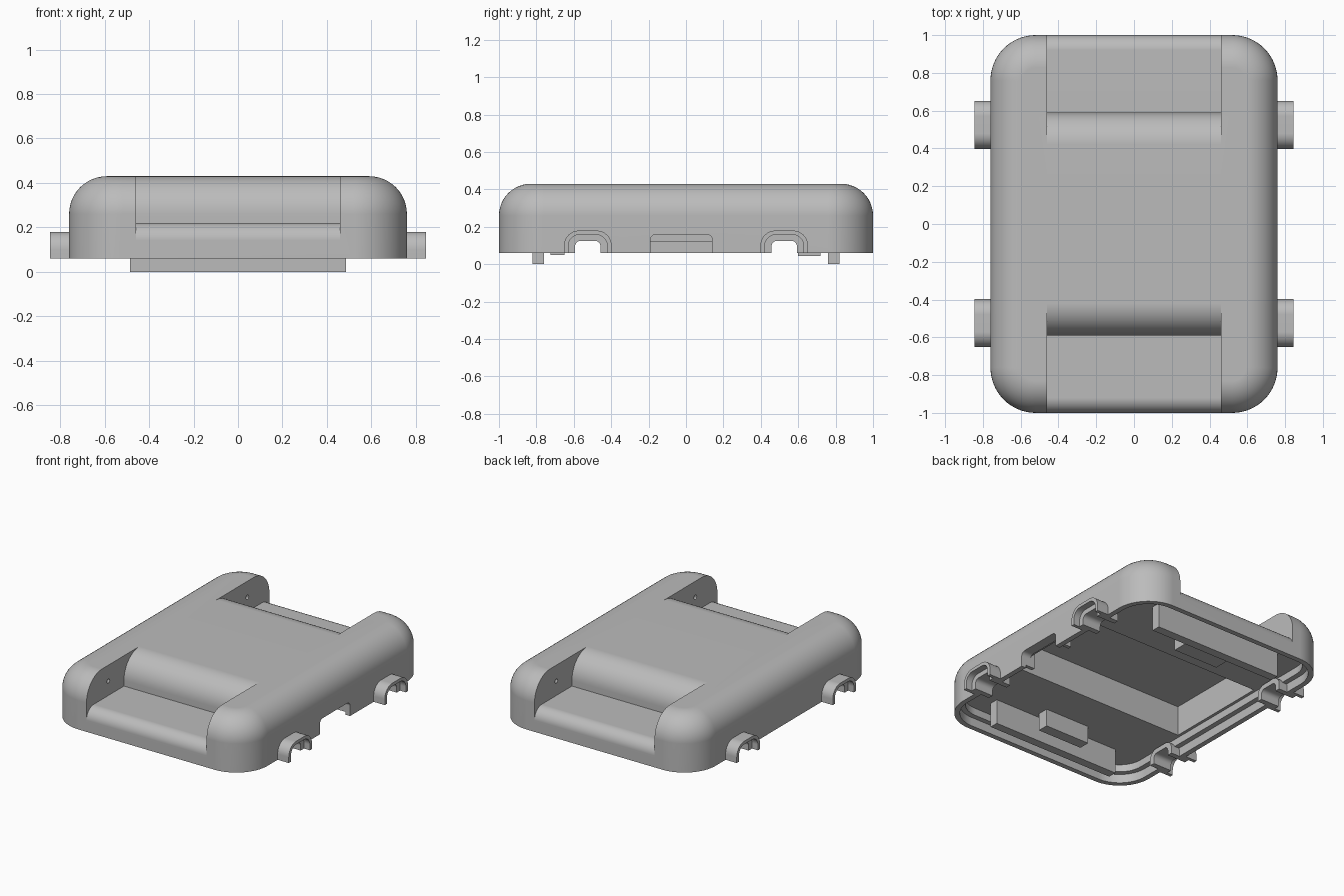
import bpy, bmesh, math
from math import sin, cos, pi

if "Cube" in bpy.data.objects:
    bpy.data.objects.remove(bpy.data.objects["Cube"])

HALF_X, HALF_Y, CORNER = 0.76, 1.0, 0.24
RIM, TOP, FILLET = 0.06, 0.43, 0.17

grey = bpy.data.materials.new("shell grey")
grey.use_nodes = True
COLOUR = (0.5, 0.5, 0.5, 1)
grey.diffuse_color = COLOUR
grey.node_tree.nodes["Principled BSDF"].inputs["Base Color"].default_value = COLOUR


def finish(name, bm):
    bmesh.ops.recalc_face_normals(bm, faces=bm.faces)
    mesh = bpy.data.meshes.new(name)
    bm.to_mesh(mesh)
    bm.free()
    mesh.materials.append(grey)
    obj = bpy.data.objects.new(name, mesh)
    bpy.context.collection.objects.link(obj)
    return obj


def arc(cx, cy, r, start, end, n=12):
    """Points along an arc, angles in degrees."""
    angles = [math.radians(start + (end - start) * i / n) for i in range(n + 1)]
    return [(cx + r * cos(a), cy + r * sin(a)) for a in angles]


def loft(name, levels):
    """Rounded-rectangle rings stacked by (height, inset)."""
    bm = bmesh.new()
    rings = []
    for z, inset in levels:
        r = CORNER - inset
        cx, cy = HALF_X - CORNER, HALF_Y - CORNER
        pts = []
        for k, (sx, sy) in enumerate(((1, 1), (-1, 1), (-1, -1), (1, -1))):
            pts += arc(sx * cx, sy * cy, r, k * 90, k * 90 + 90, 16)
        rings.append([bm.verts.new((x, y, z)) for x, y in pts])
    for a, b in zip(rings, rings[1:]):
        for i in range(len(a)):
            j = (i + 1) % len(a)
            bm.faces.new((a[i], a[j], b[j], b[i]))
    bm.faces.new(rings[0])
    bm.faces.new(rings[-1])
    return finish(name, bm)


def extrude_x(name, profile, x0, x1):
    """A (y, z) profile extruded along x."""
    bm = bmesh.new()
    a = [bm.verts.new((x0, y, z)) for y, z in profile]
    b = [bm.verts.new((x1, y, z)) for y, z in profile]
    for i in range(len(a)):
        j = (i + 1) % len(a)
        bm.faces.new((a[i], a[j], b[j], b[i]))
    bm.faces.new(a)
    bm.faces.new(b)
    return finish(name, bm)


def box(name, x0, x1, y0, y1, z0, z1):
    return extrude_x(name, [(y0, z0), (y1, z0), (y1, z1), (y0, z1)], x0, x1)


def cut(target, cutter):
    mod = target.modifiers.new("cut", 'BOOLEAN')
    mod.operation, mod.solver, mod.object = 'DIFFERENCE', 'EXACT', cutter
    bpy.context.view_layer.objects.active = target
    bpy.ops.object.modifier_apply(modifier=mod.name)
    bpy.data.objects.remove(cutter)


def smooth(obj):
    bpy.ops.object.select_all(action='DESELECT')
    obj.select_set(True)
    bpy.context.view_layer.objects.active = obj
    bpy.ops.object.shade_smooth_by_angle(angle=math.radians(30))
    mod = obj.modifiers.new("even shading", 'WEIGHTED_NORMAL')
    mod.keep_sharp = True


def arch(y, half, top, r, bottom=RIM):
    """Open outline of an arch with rounded shoulders."""
    return ([(y + half, bottom)] + arc(y + half - r, top - r, r, 0, 90, 8)
            + arc(y - half + r, top - r, r, 90, 180, 8) + [(y - half, bottom)])


# Outer shell with rounded corners and a rounded top edge
levels = [(RIM, 0)]
for i in range(13):
    t = pi / 2 * i / 12
    levels.append((TOP - FILLET + FILLET * sin(t), FILLET * (1 - cos(t))))
shell = loft("shell", levels)

# Hollow underside: stepped rim, shallow bay and deep centre bay
cut(shell, loft("rim_cutter", [(-0.1, 0.035), (0.12, 0.035)]))
cut(shell, loft("bay_cutter", [(-0.1, 0.07), (0.17, 0.07)]))
cut(shell, box("deep_bay_cutter", -0.67, 0.67, -0.37, 0.37, 0.1, 0.375))

# Scooped recess at each end, with pin holes in its side walls
scoop = ([(-1.2, 0.6), (-1.2, 0.14)] + arc(-0.92, 0.14, 0.08, 180, 90)
         + [(-0.59, 0.22)] + arc(-0.42, 0.26, 0.17, 180, 90) + [(-0.42, 0.6)])
for s in (1, -1):
    cut(shell, extrude_x("recess_cutter", [(y * s, z) for y, z in scoop], -0.46, 0.46))
    hole = arc(-0.76 * s, 0.32, 0.015, 0, 330, 11)
    cut(shell, extrude_x("pin_hole_cutter", hole, -0.54, 0.54))

# Port opening on one side
port = arch(-0.025, 0.165, 0.16, 0.03, -0.1)
cut(shell, extrude_x("port_cutter", port, 0.6, 0.9))

# Cable openings in both sides
for y in (-0.525, 0.525):
    for s in (1, -1):
        opening = arch(y, 0.085, 0.14, 0.05, -0.1)
        cut(shell, extrude_x("cable_cutter", opening, s * 0.6, s * 0.9))
smooth(shell)

# Collars around the cable openings: outer hood and inner saddle
for y, end in ((-0.525, "front"), (0.525, "back")):
    for s, side in ((1, "left"), (-1, "right")):
        hood = arch(y, 0.127, 0.18, 0.08) + arch(y, 0.104, 0.158, 0.06)[::-1]
        smooth(extrude_x(f"{end}_{side}_hood", hood, s * 0.73, s * 0.845))
        saddle = arch(y, 0.104, 0.158, 0.06) + arch(y, 0.068, 0.125, 0.03)[::-1]
        smooth(extrude_x(f"{end}_{side}_saddle", saddle, s * 0.66, s * 0.80))

# Posts framing the port on the inside
for y0 in (-0.215, 0.14):
    box("port_post", 0.655, 0.725, y0, y0 + 0.025, 0.08, 0.19)

# Hanging plates below each recess, and their stop blocks
for s, end in ((-1, "front"), (1, "back")):
    box(f"{end}_plate", -0.485, 0.485, s * 0.76, s * 0.82, 0, 0.18)
box("front_stop", -0.17, 0.17, -0.725, -0.65, 0.05, 0.18)
box("back_stop", -0.17, 0.17, 0.6, 0.72, 0.045, 0.18)
